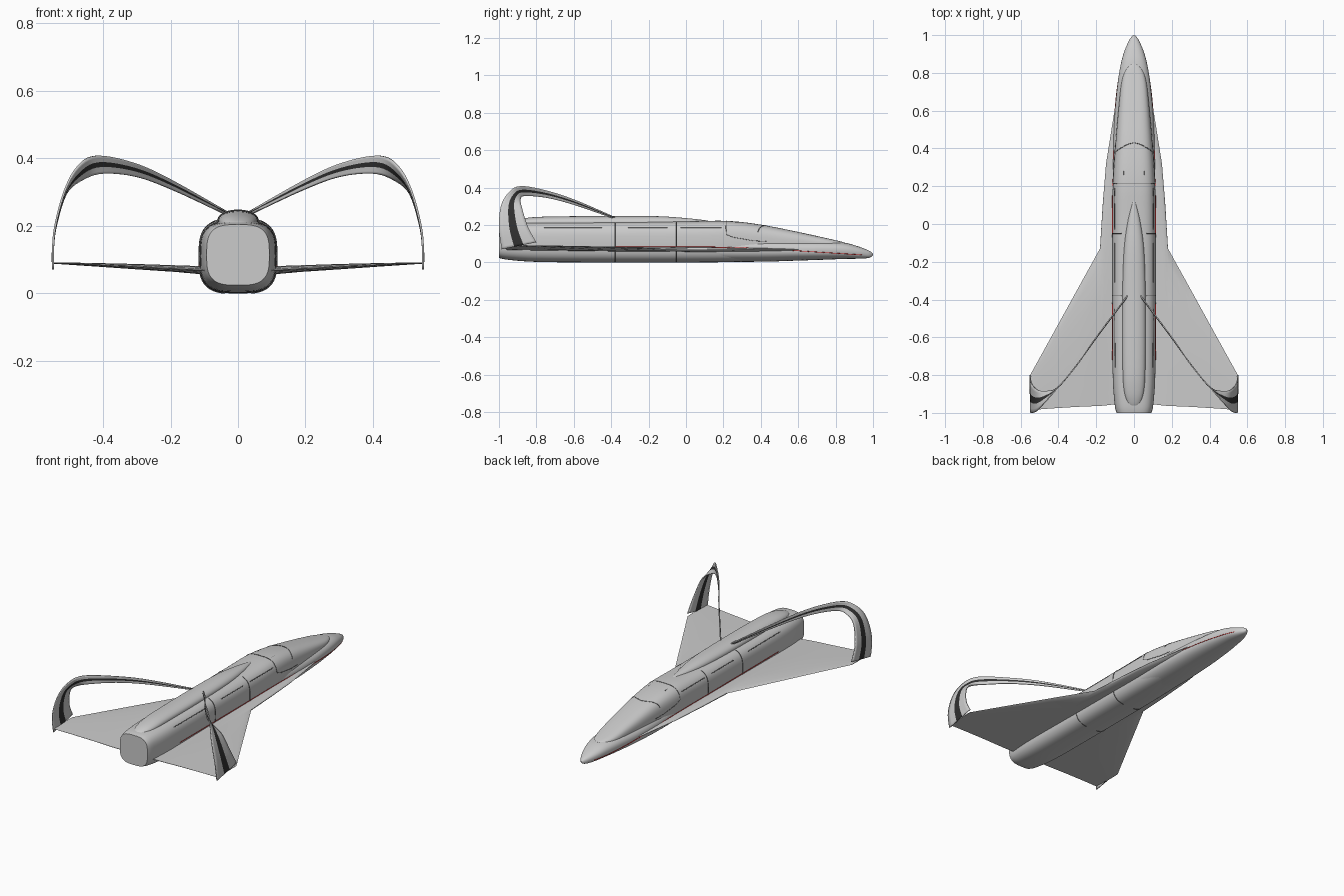
import bpy, bmesh, math
from mathutils import Vector

cube = bpy.data.objects.get("Cube")
if cube:
    bpy.data.objects.remove(cube, do_unlink=True)


def material(name, rgb):
    m = bpy.data.materials.new(name)
    m.use_nodes = True
    m.diffuse_color = (*rgb, 1)
    m.node_tree.nodes["Principled BSDF"].inputs["Base Color"].default_value = (*rgb, 1)
    return m


GREY = material("hull grey", (0.6, 0.6, 0.6))
DARK = material("stripe charcoal", (0.03, 0.03, 0.03))
LINE = material("panel line grey", (0.14, 0.14, 0.14))
RED = material("chine red", (0.7, 0.01, 0.01))


def spline(keys, steps=5):
    """Smoothly resample a list of tuples."""
    pts = [Vector(k) for k in keys]
    out = []
    for i in range(len(pts) - 1):
        a, b = pts[max(i - 1, 0)], pts[i]
        c, d = pts[i + 1], pts[min(i + 2, len(pts) - 1)]
        for s in range(steps):
            t = s / steps
            out.append(0.5 * (2 * b + (c - a) * t + (2 * a - 5 * b + 4 * c - d) * t ** 2
                              + (3 * b - a - 3 * c + d) * t ** 3))
    return out + [pts[-1]]


def loft(name, rings, mats, closed=True, stripe=None, mirror=False, thick=0):
    """Skin a series of point rings; stripe names a column painted with mats[1]."""
    bm = bmesh.new()
    rows = [[bm.verts.new(p) for p in r] for r in rings]
    n = len(rows[0])
    for a, b in zip(rows, rows[1:]):
        for j in range(n if closed else n - 1):
            k = (j + 1) % n
            f = bm.faces.new((a[j], a[k], b[k], b[j]))
            f.material_index = int(j == stripe)
    if closed:
        bm.faces.new(rows[0])
        bm.faces.new(rows[-1])
    bmesh.ops.recalc_face_normals(bm, faces=bm.faces)
    me = bpy.data.meshes.new(name)
    bm.to_mesh(me)
    bm.free()
    for m in mats:
        me.materials.append(m)
    ob = bpy.data.objects.new(name, me)
    bpy.context.collection.objects.link(ob)
    if thick:
        mod = ob.modifiers.new("thickness", "SOLIDIFY")
        mod.thickness, mod.offset = thick, 0
    if mirror:
        ob.modifiers.new("mirror", "MIRROR")
    bpy.ops.object.select_all(action="DESELECT")
    ob.select_set(True)
    bpy.context.view_layer.objects.active = ob
    bpy.ops.object.shade_smooth_by_angle(angle=math.radians(40))
    return ob


def hull_point(sec, a, power):
    y, w, low, top = sec
    c, s = math.cos(a), math.sin(a)
    x = w * math.copysign(abs(c) ** (2 / power), c)
    z = (low + top) / 2 + (top - low) / 2 * math.copysign(abs(s) ** (2 / power), s)
    return (x, y, z)


def hull(name, secs, power):
    angles = [math.tau * i / 48 for i in range(48)]
    return loft(name, [[hull_point(s, a, power) for a in angles] for s in secs], [GREY])


def section_at(secs, y):
    for a, b in zip(secs, secs[1:]):
        if a[0] <= y <= b[0]:
            return a.lerp(b, (y - a[0]) / max(b[0] - a[0], 1e-6))
    return secs[-1]


def side_x(secs, y, z, power):
    _, w, low, top = section_at(secs, y)
    k = min(1, abs((z - (low + top) / 2) / ((top - low) / 2)))
    return w * (1 - k ** power) ** (1 / power)


def tube(name, pts, radius, mat):
    cu = bpy.data.curves.new(name, "CURVE")
    cu.dimensions = "3D"
    cu.bevel_depth, cu.bevel_resolution = radius, 1
    cu.use_fill_caps = True
    sp = cu.splines.new("POLY")
    sp.points.add(len(pts) - 1)
    for p, q in zip(sp.points, pts):
        p.co = (*q, 1)
    cu.materials.append(mat)
    ob = bpy.data.objects.new(name, cu)
    bpy.context.collection.objects.link(ob)


def both_sides(name, pts, radius, mat):
    for side, sx in (("left", 1), ("right", -1)):
        tube(f"{side}_{name}", [(sx * x, y, z) for x, y, z in pts], radius, mat)


# Fuselage, nose and dorsal spine: (y, half width, bottom, top)
BODY = spline([(-1, .093, .024, .204), (-.95, .103, .014, .211), (-.8, .113, .003, .215),
               (-.5, .115, 0, .217), (0, .115, 0, .22), (.22, .112, .002, .222),
               (.4, .1, .01, .202), (.6, .083, .03, .163), (.75, .066, .05, .13),
               (.82, .042, .07, .114), (.85, .008, .09, .106)])
NOSE = spline([(.1, .11, .003, .14), (.4, .11, .004, .13), (.6, .101, .01, .12),
               (.75, .086, .015, .115), (.85, .069, .019, .105), (.92, .049, .02, .086),
               (.97, .027, .023, .067), (.99, .014, .029, .056), (1, .003, .038, .046)])
SPINE = spline([(-.975, .006, .19, .2), (-.95, .034, .18, .216), (-.88, .053, .18, .234),
                (-.75, .06, .18, .245), (-.4, .061, .18, .248), (-.15, .054, .18, .247),
                (0, .036, .19, .237), (.1, .014, .2, .226), (.13, .004, .21, .22)])
hull("fuselage", BODY, 3.2)
hull("nose", NOSE, 2.4)
hull("dorsal_spine", SPINE, 2.2)

# Wing with forward strake: (x, leading y, trailing y, z, half thickness)
STATIONS = [(.06, .72, -.95, .066, .013), (.105, .59, -.955, .068, .012),
            (.148, .32, -.96, .071, .011), (.166, .1, -.962, .072, .0105),
            (.18, -.13, -.963, .073, .01), (.3, -.347, -.968, .079, .008),
            (.43, -.583, -.976, .085, .005), (.55, -.8, -.985, .09, .002)]
CHORD = [(0, 0), (.02, .35), (.1, .7), (.3, 1), (.6, .8), (.85, .4), (1, .1)]
OUTLINE = CHORD + [(u, -t) for u, t in CHORD[:0:-1]]
loft("wing", [[(x, le + (te - le) * u, z + h * t) for u, t in OUTLINE]
              for x, le, te, z, h in STATIONS], [GREY], mirror=True)

# Arched tail ribbon joining the wing tip to the spine
REAR = spline([(.548, -.985, .07), (.545, -1, .18), (.515, -.99, .30), (.475, -.947, .375),
               (.42, -.885, .408), (.31, -.757, .387), (.2, -.6, .337), (.035, -.38, .243)])
FRONT = spline([(.55, -.80, .108), (.542, -.845, .19), (.51, -.878, .295), (.46, -.885, .338),
                (.40, -.862, .355), (.30, -.742, .345), (.19, -.59, .305), (.035, -.385, .233)])
loft("tail_arch", [[a.lerp(b, u) for u in (0, .15, .36, .63, .87, 1)]
                   for a, b in zip(REAR, FRONT)],
     [GREY, DARK], closed=False, stripe=2, mirror=True, thick=.006)

# Panel joints around the fuselage
for label, y in (("mid", -.05), ("aft", -.38)):
    arc = [hull_point(section_at(BODY, y), math.radians(a), 3.2) for a in range(-80, 66, 5)]
    both_sides(label + "_panel_joint", arc, .0022, LINE)


def body_line(name, keys, radius=.002):
    """Panel line following the fuselage side through (y, z) points."""
    pts = []
    for (y0, z0), (y1, z1) in zip(keys, keys[1:]):
        for i in range(9):
            y, z = y0 + (y1 - y0) * i / 8, z0 + (z1 - z0) * i / 8
            pts.append((side_x(BODY, y, z, 3.2), y, z))
    both_sides(name, pts, radius, LINE)


# Bay door hinges
for label, y0, y1 in (("aft", -.76, -.45), ("mid", -.31, -.1), ("fore", -.03, .19)):
    body_line(label + "_door_hinge", [(y0, .186), (y1, .186)])

# Canopy outline, windscreen bow and rear frame
body_line("canopy_sill", [(.43, .112), (.36, .116), (.25, .135), (.215, .15), (.213, .2)], .0015)
for label, y, lean in (("windscreen_bow", .43, .05), ("canopy_rear_frame", .215, 0)):
    arc = []
    for a in range(25, 156, 5):
        yy = y - lean * abs(math.cos(math.radians(a)))
        arc.append(hull_point(section_at(BODY, yy), math.radians(a), 3.2))
    tube(label, arc, .0018, LINE)
for x in (.035, .055):
    z = section_at(BODY, .25)[3] - .001 - x * .05
    both_sides(f"canopy_catch_{int(x * 1000)}", [(x, .28, z - .003), (x, .22, z)], .0015, LINE)

# Red line along the nose chine and wing root
red = []
for i in range(50):
    y = .94 - i * 1.66 / 49
    z = .04 + .035 * (.94 - y) / .54 if y > .4 else min(.083, .075 + (.4 - y) * .03)
    x = max(side_x(NOSE, y, z, 2.4) if y > .1 else 0,
            side_x(BODY, y, z, 3.2) if y < .7 else 0)
    red.append((x, y, z))
both_sides("chine_line", red, .0018, RED)
